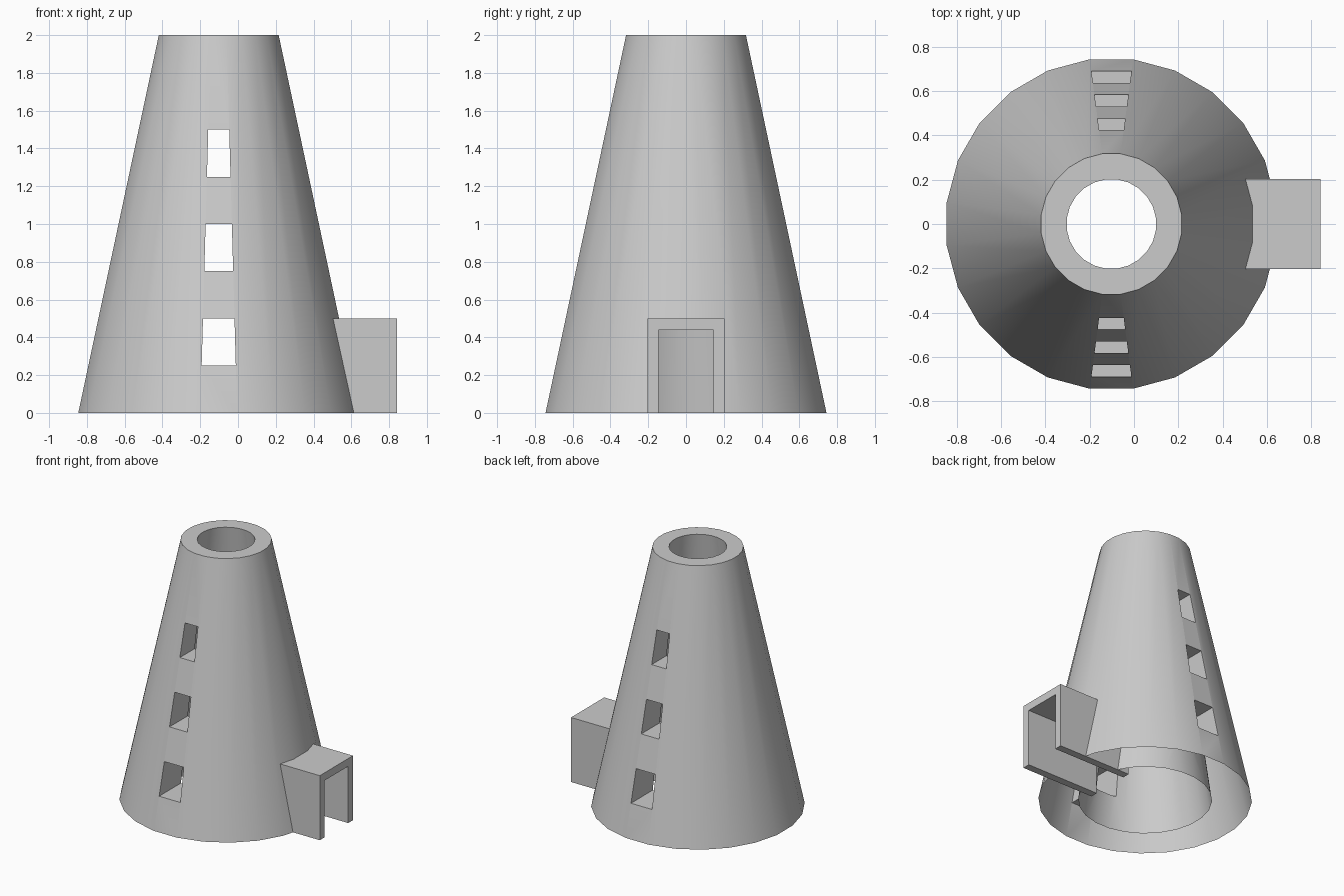
import bpy, bmesh, math

if "Cube" in bpy.data.objects:
    bpy.data.objects.remove(bpy.data.objects["Cube"])

CX = -0.102          # tower axis
SIDES = 24
H = 2.0
R0, R1 = 0.75, 0.32      # outer radius, bottom and top
I0, I1 = 0.47, 0.203     # inner radius, bottom and top


def make_object(name, bm):
    bmesh.ops.recalc_face_normals(bm, faces=bm.faces[:])
    mesh = bpy.data.meshes.new(name)
    bm.to_mesh(mesh)
    bm.free()
    obj = bpy.data.objects.new(name, mesh)
    bpy.context.collection.objects.link(obj)
    return obj


def prism(name, profile, offset, axis):
    """Extrude a closed profile of 3D points by an offset along an axis."""
    bm = bmesh.new()
    face = bm.faces.new([bm.verts.new(p) for p in profile])
    res = bmesh.ops.extrude_face_region(bm, geom=[face], use_keep_orig=True)
    vec = [0, 0, 0]
    vec[axis] = offset
    verts = [g for g in res["geom"] if isinstance(g, bmesh.types.BMVert)]
    bmesh.ops.translate(bm, vec=vec, verts=verts)
    return make_object(name, bm)


# Hollow tapered tower: four rings bridged into a closed wall
bm = bmesh.new()
rings = []
for r, z in ((R0, 0), (R1, H), (I1, H), (I0, 0)):
    ring = []
    for i in range(SIDES):
        a = 2 * math.pi * (i + 0.5) / SIDES
        ring.append(bm.verts.new((CX + r * math.cos(a), r * math.sin(a), z)))
    rings.append(ring)
for k in range(4):
    a, b = rings[k], rings[(k + 1) % 4]
    for i in range(SIDES):
        j = (i + 1) % SIDES
        bm.faces.new((a[i], a[j], b[j], b[i]))
tower = make_object("tower", bm)

# Window cutters run front to back, as wide as one facet
cutters = []
for z in (0.25, 0.75, 1.25):
    lo, hi = [0.995 * (R0 + (R1 - R0) * h / H) * math.sin(math.pi / SIDES)
              for h in (z, z + 0.25)]
    profile = [(CX - lo, -1, z), (CX + lo, -1, z),
               (CX + hi, -1, z + 0.25), (CX - hi, -1, z + 0.25)]
    cutters.append(prism("window_cutter", profile, 2, 1))

# Doorway cutter, its edges hidden inside the porch walls
profile = [(0.1, -0.174, -0.1), (0.1, 0.174, -0.1), (0.1, 0.174, 0.47), (0.1, -0.174, 0.47)]
cutters.append(prism("door_cutter", profile, 1, 0))

bpy.context.view_layer.objects.active = tower
for c in cutters:
    mod = tower.modifiers.new("cut", 'BOOLEAN')
    mod.operation = 'DIFFERENCE'
    mod.solver = 'EXACT'
    mod.object = c
    bpy.ops.object.modifier_apply(modifier=mod.name)
for c in cutters:
    bpy.data.objects.remove(c)

# Open underside
bm = bmesh.new()
bm.from_mesh(tower.data)
under = [f for f in bm.faces if all(abs(v.co.z) < 1e-4 for v in f.verts)]
bmesh.ops.delete(bm, geom=under, context='FACES')
bm.to_mesh(tower.data)
bm.free()

# Arched-over porch: upside-down U profile running into the tower
W, O = 0.203, 0.145
arch = [(-W, 0), (-W, 0.5), (W, 0.5), (W, 0), (O, 0), (O, 0.44), (-O, 0.44), (-O, 0)]
porch = prism("door_porch", [(0.22, y, z) for y, z in arch], 0.623, 0)

# Smooth round wall with crisp edges
bpy.ops.object.select_all(action='DESELECT')
tower.select_set(True)
bpy.context.view_layer.objects.active = tower
bpy.ops.object.shade_smooth_by_angle(angle=math.radians(30))
